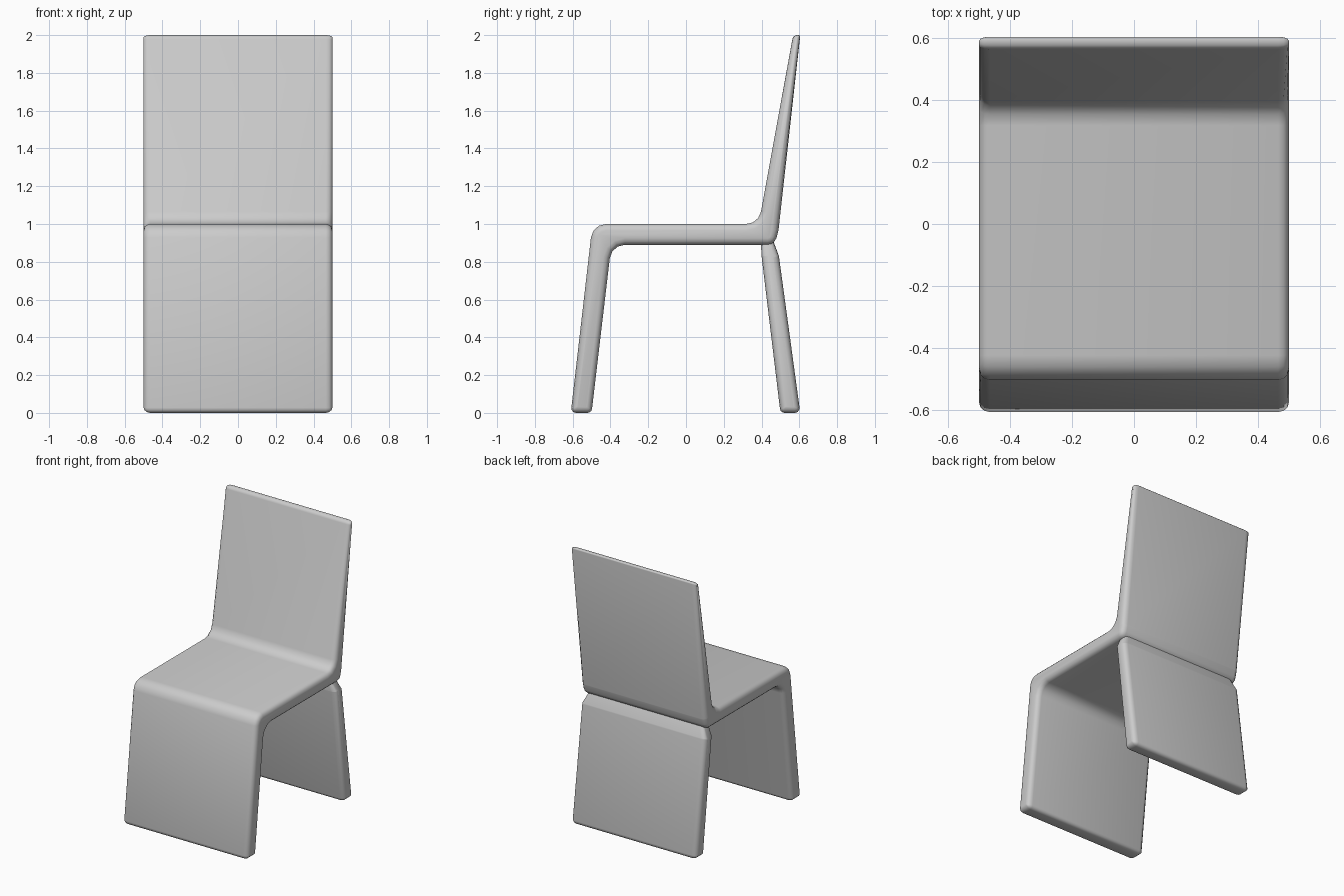
import bpy
import bmesh
import math
from mathutils import Vector

if "Cube" in bpy.data.objects:
    bpy.data.objects.remove(bpy.data.objects["Cube"], do_unlink=True)

HALF_WIDTH = 0.5
SIDE_DEPTH = 0.035
STEPS = 3

grey = bpy.data.materials.new("plain grey")
grey.use_nodes = True
colour = (0.6, 0.6, 0.6, 1)
grey.diffuse_color = colour
grey.node_tree.nodes["Principled BSDF"].inputs["Base Color"].default_value = colour


def rounded_outline(corners, inset):
    """Clockwise (y, z, radius, side inset) corners, shrunk and filleted."""
    outline = []
    count = len(corners)
    for i, (y, z, radius, depth) in enumerate(corners):
        p = Vector((y, z))
        before = (p - Vector(corners[i - 1][:2])).normalized()
        after = (Vector(corners[(i + 1) % count][:2]) - p).normalized()
        cross = before.x * after.y - before.y * after.x
        convex = cross < 0
        turn = math.acos(max(-1, min(1, before.dot(after))))
        # Mitred inward offset
        normal = Vector((before.y + after.y, -before.x - after.x)).normalized()
        d = depth * inset
        p = p + normal * d / math.cos(turn / 2)
        r = max(radius - d, 0.004) if convex else radius + d
        reach = r * math.tan(turn / 2)
        start, end = p - before * reach, p + after * reach
        # Fillet arc around its centre
        side = normal if convex else -normal
        centre = p + side * r / math.cos(turn / 2)
        a, b = start - centre, end - centre
        for k in range(STEPS + 1):
            t = k / STEPS
            arm = (a * math.sin((1 - t) * turn) + b * math.sin(t * turn)) / math.sin(turn)
            outline.append(centre + arm)
    return outline


def panel(name, corners, taper=None):
    """Sweep the outline across the width with rounded side edges."""
    bm = bmesh.new()
    angles = [math.pi / 2 * k / STEPS for k in range(STEPS + 1)]
    stations = [(HALF_WIDTH - SIDE_DEPTH * (1 - math.sin(a)), 1 - math.cos(a)) for a in angles]
    left = [(x, i) for x, i in reversed(stations)]
    right = [(-x, i) for x, i in stations]
    rings = []
    for x, inset in right[::1] + left:
        ring = []
        for p in rounded_outline(corners, inset):
            scale = taper(p.y) if taper else 1
            ring.append(bm.verts.new((x * scale, p.x, p.y)))
        rings.append(ring)
    # Order the stations from right to left
    rings.sort(key=lambda ring: ring[0].co.x)
    n = len(rings[0])
    for r0, r1 in zip(rings, rings[1:]):
        for j in range(n):
            k = (j + 1) % n
            bm.faces.new((r0[j], r0[k], r1[k], r1[j]))
    bm.faces.new(rings[0])
    bm.faces.new(rings[-1][::-1])
    bmesh.ops.recalc_face_normals(bm, faces=bm.faces)
    for face in bm.faces:
        face.smooth = True
    mesh = bpy.data.meshes.new(name)
    bm.to_mesh(mesh)
    bm.free()
    mesh.materials.append(grey)
    obj = bpy.data.objects.new(name, mesh)
    bpy.context.collection.objects.link(obj)


# Front leg, seat and backrest as one folded sheet
panel("seat_shell", [
    (-0.61, 0, 0.025, 0.03),
    (-0.495, 1.0, 0.08, 0.035),
    (0.385, 1.0, 0.08, 0.035),
    (0.567, 2.0, 0.025, 0.012),
    (0.605, 2.0, 0.008, 0.012),
    (0.49, 0.97, 0.04, 0.035),
    (0.47, 0.89, 0.05, 0.035),
    (-0.395, 0.89, 0.08, 0.035),
    (-0.50, 0, 0.025, 0.03),
])

# Back leg, narrowing where it meets the seat
panel("back_leg", [
    (0.50, 0, 0.025, 0.03),
    (0.40, 0.83, 0.04, 0.03),
    (0.395, 0.93, 0.01, 0.015),
    (0.455, 0.93, 0.01, 0.015),
    (0.492, 0.83, 0.04, 0.03),
    (0.605, 0, 0.025, 0.03),
], taper=lambda z: 1 - 0.1 * max(0, min(1, (z - 0.83) / 0.1)))
